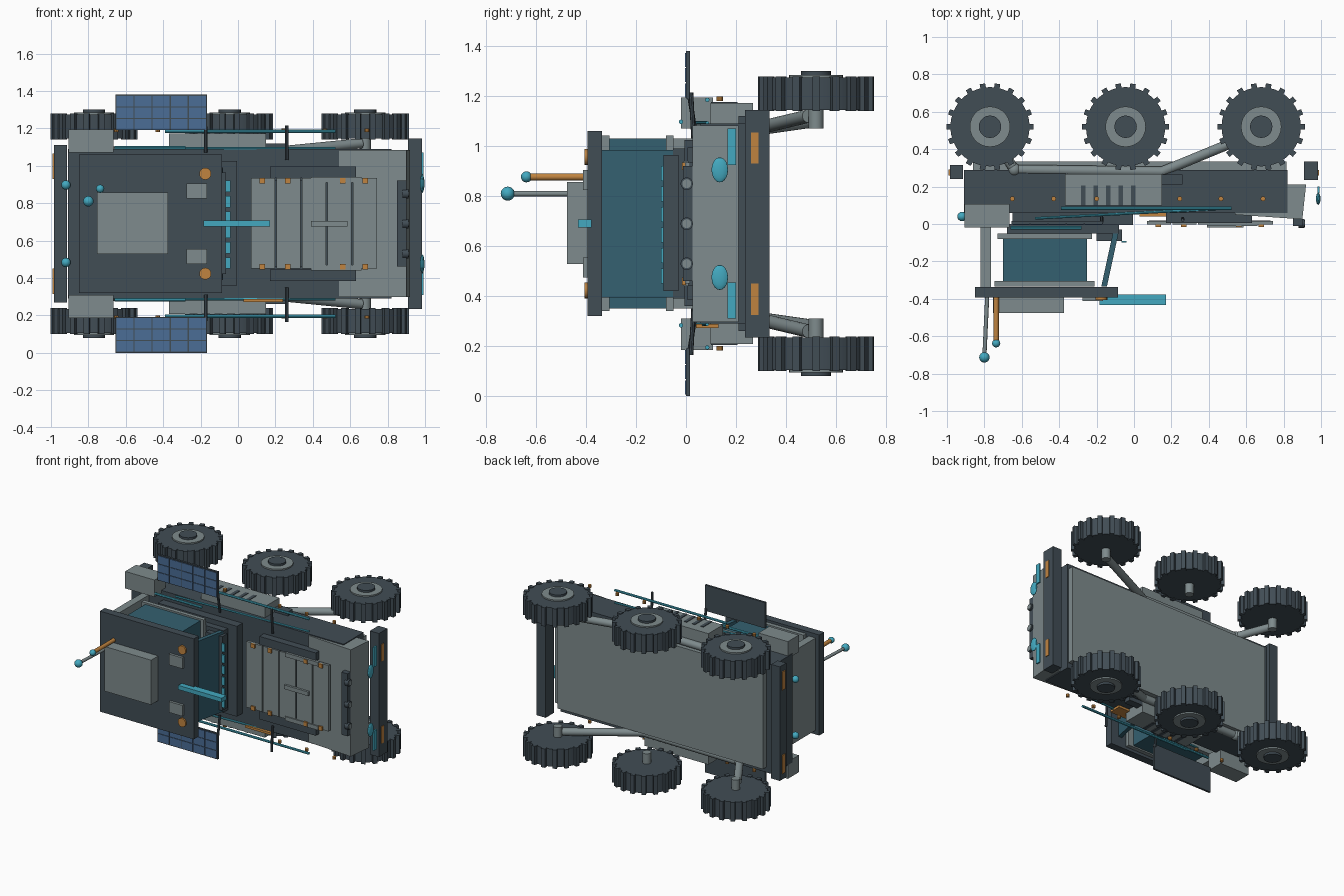
import bpy, bmesh, math
from mathutils import Vector, Matrix

if "Cube" in bpy.data.objects:
    bpy.data.objects.remove(bpy.data.objects["Cube"], do_unlink=True)

MID = 0.69  # the vehicle lies on its side: nose to +x, roof to -y, width along z


def material(name, rgb):
    m = bpy.data.materials.new(name)
    m.use_nodes = True
    m.diffuse_color = (*rgb, 1)
    m.node_tree.nodes["Principled BSDF"].inputs["Base Color"].default_value = (*rgb, 1)
    return m


DARK = material("dark slate", (0.053, 0.074, 0.091))
GREY = material("panel grey", (0.21, 0.258, 0.266))
GLASS = material("teal glass", (0.034, 0.117, 0.162))
CYAN = material("cyan light", (0.056, 0.397, 0.527))
AMBER = material("amber", (0.527, 0.231, 0.051))
SOLAR = material("solar blue", (0.069, 0.153, 0.305))


def finish(name, bm, mat, mirror=False, smooth=False):
    if mirror:
        copy = bmesh.ops.duplicate(bm, geom=bm.verts[:] + bm.edges[:] + bm.faces[:])["geom"]
        for v in copy:
            if isinstance(v, bmesh.types.BMVert):
                v.co.z = 2 * MID - v.co.z
        bmesh.ops.reverse_faces(bm, faces=[f for f in copy if isinstance(f, bmesh.types.BMFace)])
    mesh = bpy.data.meshes.new(name)
    bm.to_mesh(mesh)
    bm.free()
    mesh.materials.append(mat)
    ob = bpy.data.objects.new(name, mesh)
    bpy.context.collection.objects.link(ob)
    if smooth:
        bpy.ops.object.select_all(action="DESELECT")
        ob.select_set(True)
        bpy.context.view_layer.objects.active = ob
        bpy.ops.object.shade_smooth_by_angle()
    return ob


def add_box(bm, x, y, z):
    lo, hi = Vector((x[0], y[0], z[0])), Vector((x[1], y[1], z[1]))
    size = hi - lo
    bmesh.ops.create_cube(bm, size=1, matrix=Matrix.Translation((lo + hi) / 2)
                          @ Matrix.Diagonal((*size, 1)))


def add_rod(bm, a, b, r, sides=16):
    a, b = Vector(a), Vector(b)
    d = b - a
    m = Matrix.Translation((a + b) / 2) @ d.to_track_quat("Z", "Y").to_matrix().to_4x4()
    bmesh.ops.create_cone(bm, cap_ends=True, segments=sides, radius1=r, radius2=r,
                          depth=d.length, matrix=m)


def box(name, mat, x, y, z, mirror=False):
    bm = bmesh.new()
    add_box(bm, x, y, z)
    return finish(name, bm, mat, mirror)


def rod(name, mat, points, r, mirror=False, sides=16):
    bm = bmesh.new()
    for a, b in zip(points, points[1:]):
        add_rod(bm, a, b, r, sides)
    return finish(name, bm, mat, mirror, True)


def ball(name, mat, p, radii, mirror=False):
    bm = bmesh.new()
    bmesh.ops.create_uvsphere(bm, u_segments=16, v_segments=10, radius=1,
                              matrix=Matrix.Translation(p) @ Matrix.Diagonal((*radii, 1)))
    return finish(name, bm, mat, mirror, True)


def prism(name, mat, profile, z, mirror=False):
    bm = bmesh.new()
    face = bm.faces.new([bm.verts.new((x, y, z[0])) for x, y in profile])
    out = bmesh.ops.extrude_face_region(bm, geom=[face])["geom"]
    bmesh.ops.translate(bm, vec=(0, 0, z[1] - z[0]),
                        verts=[v for v in out if isinstance(v, bmesh.types.BMVert)])
    bmesh.ops.recalc_face_normals(bm, faces=bm.faces[:])
    return finish(name, bm, mat, mirror)


# Wheels: tyre with tread blocks, hub ring, hub cap and inner axle
WY = 0.52
for label, wx in (("rear", -0.77), ("middle", -0.045), ("front", 0.68)):
    bm = bmesh.new()
    add_rod(bm, (wx, WY, 1.145), (wx, WY, 1.275), 0.212, 36)
    finish(label + "_tyres", bm, DARK, True, True)
    bm = bmesh.new()
    for i in range(18):
        block = bmesh.ops.create_cube(bm, size=1, matrix=Matrix.Translation((wx, WY, 1.21))
                                      @ Matrix.Rotation(i * math.tau / 18, 4, "Z")
                                      @ Matrix.Translation((0.217, 0, 0))
                                      @ Matrix.Diagonal((0.032, 0.03, 0.138, 1)))
    finish(label + "_treads", bm, DARK, True)
    rod(label + "_hub_rings", GREY, [(wx, WY, 1.26), (wx, WY, 1.285)], 0.108, True, 28)
    rod(label + "_hub_caps", DARK, [(wx, WY, 1.27), (wx, WY, 1.3)], 0.06, True, 20)
    rod(label + "_axles", GREY, [(wx, WY, 1.07), (wx, WY, 1.15)], 0.03, True)

# Suspension arms
rod("rocker_arm", GREY, [(0.66, 0.49, 1.12), (0.15, 0.28, 1.07), (-0.64, 0.29, 1.07),
                         (-0.77, 0.5, 1.1)], 0.027, True)
ball("rocker_joint", GREY, (-0.64, 0.29, 1.07), (0.035,) * 3, True)

# Chassis, belly plate, sloped nose and bumpers
box("chassis", DARK, (-0.91, 0.82), (0.058, 0.29), (0.29, 1.09))
box("belly_plate", GREY, (-0.86, 0.815), (0.29, 0.333), (0.33, 1.05))
prism("nose", GREY, [(0.54, 0.05), (0.9, 0.025), (0.92, 0.21), (0.54, 0.21)], (0.297, 1.083))
box("front_bumper", DARK, (0.91, 0.983), (0.235, 0.333), (0.235, 1.145))
box("rear_bumper", DARK, (-0.985, -0.915), (0.24, 0.315), (0.27, 1.11))
box("front_bumper_markers", AMBER, (0.98, 0.988), (0.26, 0.29), (0.93, 1.055), True)
box("rear_bumper_markers", AMBER, (-0.992, -0.984), (0.258, 0.292), (0.93, 1.065), True)
ball("headlamps", CYAN, (0.985, 0.135, 0.905), (0.012, 0.033, 0.05), True)
box("running_lights", CYAN, (0.98, 0.992), (0.165, 0.2), (0.925, 1.07), True)
ball("tail_lamps", CYAN, (-0.92, 0.04, 0.897), (0.025,) * 3, True)
box("nose_light_bar", DARK, (0.85, 0.9), (-0.012, 0.03), (0.46, 0.92))
for i in range(3):
    z = MID + (i - 1) * 0.16
    rod("nose_lamp_ring", DARK, [(0.88, 0.003, z), (0.911, 0.003, z)], 0.025)
    rod("nose_lamp", GREY, [(0.9, 0.003, z), (0.915, 0.003, z)], 0.018)

# Side equipment
box("rear_lockers", GREY, (-0.905, -0.665), (-0.02, 0.107), (1.07, 1.195), True)
box("side_pods", GREY, (-0.37, 0.15), (0.098, 0.268), (1.08, 1.172), True)
bm = bmesh.new()
for i in range(5):
    x = -0.272 + i * 0.067
    add_box(bm, (x - 0.012, x + 0.012), (0.1, 0.205), (1.168, 1.176))
finish("pod_vents", bm, DARK, True)
box("side_plates", DARK, (0.15, 0.26), (0.21, 0.265), (1.08, 1.12), True)
rod("outer_pipes", CYAN, [(-0.39, 0.085, 1.185), (0.52, 0.085, 1.185)], 0.009, True, 8)
rod("inner_pipes", CYAN, [(-0.66, -0.02, 1.097), (-0.28, -0.02, 1.097)], 0.009, True, 8)
rod("deck_pipes", CYAN, [(-0.53, 0.03, 1.093), (0.52, 0.085, 1.093)], 0.007, True, 8)
bm = bmesh.new()
for x in (-0.65, -0.43, -0.2, 0.245, 0.465, 0.69):
    add_rod(bm, (x, 0.135, 1.18), (x, 0.135, 1.198), 0.013, 10)
finish("side_bolts", bm, AMBER, True)
rod("side_masts", DARK, [(0.26, 0.03, 1.03), (0.26, 0.02, 1.215)], 0.009, True, 8)
box("amber_tool", AMBER, (0.03, 0.24), (0.04, 0.13), (0.272, 0.288))

# Solar wings with a grid of cells
box("solar_frames", DARK, (-0.655, -0.165), (0.0, 0.015), (1.19, 1.38), True)
rod("solar_struts", DARK, [(-0.172, 0.035, 1.07), (-0.172, 0.012, 1.21)], 0.009, True, 8)
bm = bmesh.new()
for i in range(5):
    for j in range(3):
        x, z = -0.65 + i * 0.097, 1.195 + j * 0.061
        add_box(bm, (x, x + 0.09), (-0.004, 0.002), (z, z + 0.056))
finish("solar_cells", bm, SOLAR, True)

# Deck hatch with slats, rails, handle and bolts
box("hatch_base", DARK, (0.17, 0.63), (0.013, 0.06), (0.46, 0.92))
box("hatch_rails", DARK, (0.17, 0.63), (0.005, 0.06), (0.935, 0.995), True)
bm = bmesh.new()
for i in range(5):
    x = 0.07 + i * 0.136
    add_box(bm, (x, x + 0.128), (-0.004, 0.016), (0.45, 0.935))
finish("hatch_slats", bm, GREY)
box("hatch_backing", DARK, (0.08, 0.73), (0.006, 0.018), (0.46, 0.92))
box("hatch_grips", GREY, (0.39, 0.66), (-0.012, 0.01), (0.91, 0.94), True)
box("hatch_handle", GREY, (0.39, 0.585), (-0.02, 0), (0.675, 0.705))
bm = bmesh.new()
for x in (0.13, 0.265, 0.56, 0.68):
    add_box(bm, (x - 0.015, x + 0.015), (-0.016, 0), (0.905, 0.935))
finish("hatch_bolts", bm, AMBER, True)

# Cabin: floor, glazed box, frame, rear wall, windscreen and roof
box("cabin_floor", DARK, (-0.65, -0.005), (-0.005, 0.06), (0.36, 1.025))
box("cabin_pedestal", DARK, (-0.68, -0.08), (-0.052, 0.0), (0.39, 0.99))
box("cabin_glass", GLASS, (-0.7, -0.25), (-0.31, -0.075), (0.35, 1.03))
box("cabin_sill", GREY, (-0.73, -0.225), (-0.08, -0.05), (0.34, 1.042))
box("cabin_header", GREY, (-0.745, -0.21), (-0.335, -0.305), (0.34, 1.042))
box("rear_wall", GREY, (-0.82, -0.765), (-0.34, 0.06), (0.35, 1.03))
prism("windscreen", GLASS, [(-0.175, -0.335), (-0.145, -0.335), (-0.08, -0.035),
                            (-0.11, -0.035)], (0.395, 0.985))
box("dashboard", DARK, (-0.2, -0.065), (-0.09, -0.03), (0.42, 0.965))
bm = bmesh.new()
for i in range(6):
    z = 0.45 + i * 0.082
    add_box(bm, (-0.066, -0.04), (-0.1, -0.09), (z, z + 0.06))
finish("dash_lights", bm, CYAN)
box("roof", DARK, (-0.85, -0.085), (-0.393, -0.336), (0.32, 1.06))
box("roof_unit", GREY, (-0.755, -0.375), (-0.476, -0.39), (0.528, 0.857))
box("roof_pads", GREY, (-0.275, -0.165), (-0.412, -0.39), (0.825, 0.905), True)
rod("roof_beacons", AMBER, [(-0.175, -0.385, 0.957), (-0.175, -0.405, 0.957)], 0.032, True)
box("roof_light_bar", CYAN, (-0.185, 0.17), (-0.432, -0.378), (0.675, 0.706))

# Antennas
rod("tall_antenna", GREY, [(-0.785, -0.39, 0.81), (-0.8, -0.71, 0.81)], 0.011)
ball("tall_antenna_tip", CYAN, (-0.8, -0.713, 0.81), (0.028,) * 3)
rod("short_antenna", AMBER, [(-0.737, -0.39, 0.877), (-0.737, -0.63, 0.877)], 0.014)
ball("short_antenna_tip", CYAN, (-0.737, -0.638, 0.877), (0.022,) * 3)
